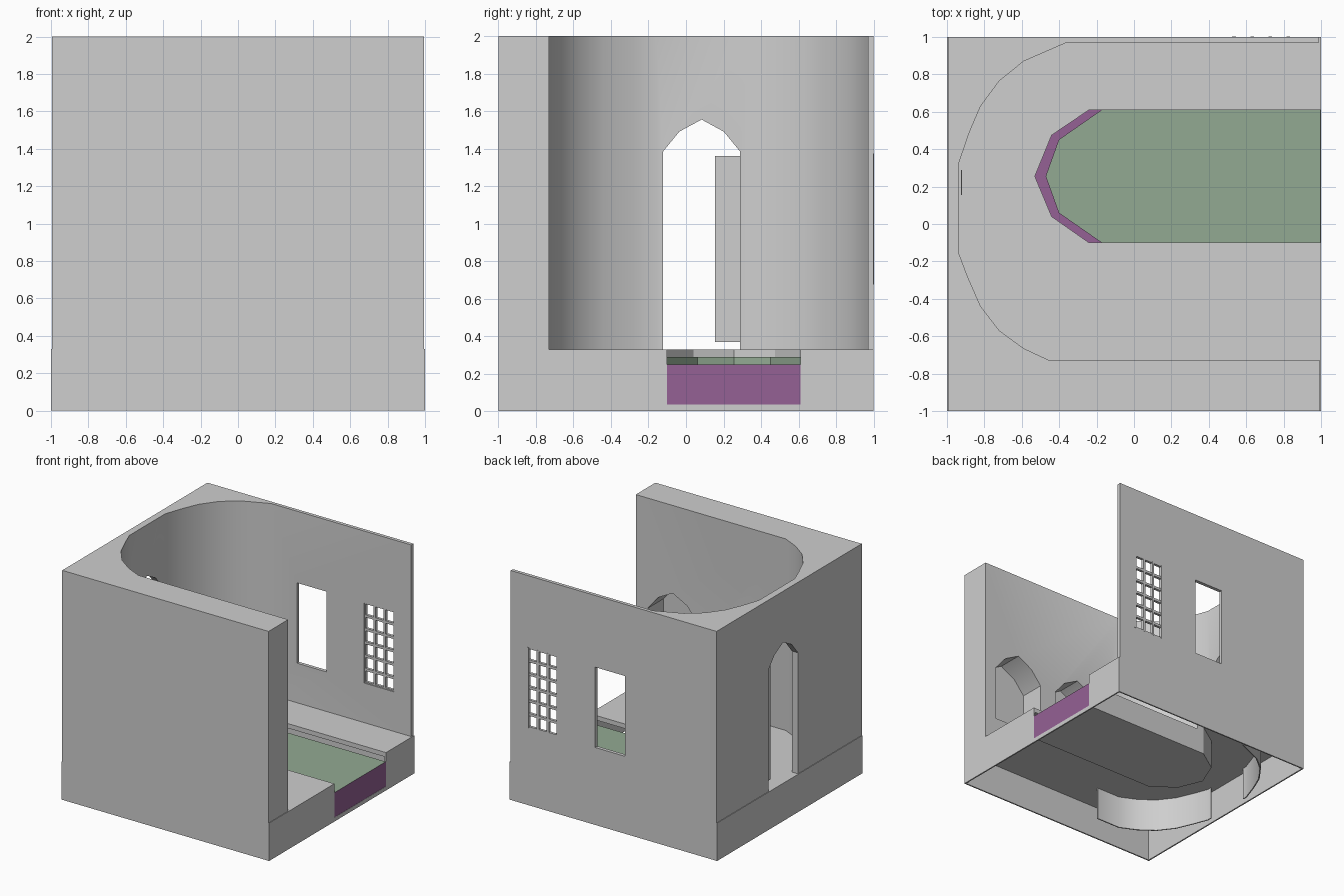
import bpy, bmesh, math
from mathutils import Vector

old = bpy.data.objects.get("Cube")
if old:
    bpy.data.objects.remove(old, do_unlink=True)


def material(name, rgb):
    m = bpy.data.materials.new(name)
    m.use_nodes = True
    m.diffuse_color = (*rgb, 1)
    m.node_tree.nodes["Principled BSDF"].inputs["Base Color"].default_value = (*rgb, 1)
    return m


GREY = material("plaster grey", (0.62, 0.62, 0.62))
GREEN = material("basin green", (0.29, 0.40, 0.29))
PURPLE = material("trim purple", (0.30, 0.12, 0.30))


def prism(name, pts, lo, hi, axis="z", mats=(GREY,), rule=None):
    """Extrude a flat outline along an axis from lo to hi."""
    place = {"z": lambda a, b, c: (a, b, c),
             "y": lambda a, b, c: (a, c, b),
             "x": lambda a, b, c: (c, a, b)}[axis]
    bm = bmesh.new()
    low = [bm.verts.new(place(a, b, lo)) for a, b in pts]
    high = [bm.verts.new(place(a, b, hi)) for a, b in pts]
    bm.faces.new(low)
    bm.faces.new(high)
    for i in range(len(pts)):
        j = (i + 1) % len(pts)
        bm.faces.new((low[i], low[j], high[j], high[i]))
    bmesh.ops.recalc_face_normals(bm, faces=bm.faces)
    if rule:
        for f in bm.faces:
            f.material_index = rule(f.calc_center_median(), f.normal)
    me = bpy.data.meshes.new(name)
    bm.to_mesh(me)
    bm.free()
    for m in mats:
        me.materials.append(m)
    ob = bpy.data.objects.new(name, me)
    bpy.context.collection.objects.link(ob)
    return ob


def rect(a0, a1, b0, b1):
    return [(a0, b0), (a1, b0), (a1, b1), (a0, b1)]


def box(name, x0, x1, y0, y1, z0, z1, mat=GREY):
    return prism(name, rect(x0, x1, y0, y1), z0, z1, "z", (mat,))


def arch(mid, width, bottom, spring, top):
    """Pointed five-point arch outline."""
    h, rise = width / 2, top - spring
    return [(mid - h, bottom), (mid + h, bottom), (mid + h, spring),
            (mid + h * 0.58, spring + rise * 0.62), (mid, top),
            (mid - h * 0.58, spring + rise * 0.62), (mid - h, spring)]


def activate(ob):
    bpy.ops.object.select_all(action="DESELECT")
    ob.select_set(True)
    bpy.context.view_layer.objects.active = ob


def cut(ob, cutter):
    cutter.hide_render = True
    mod = ob.modifiers.new("cut", "BOOLEAN")
    mod.operation = "DIFFERENCE"
    mod.solver = "EXACT"
    mod.object = cutter
    activate(ob)
    bpy.ops.object.modifier_apply(modifier=mod.name)
    bpy.data.objects.remove(cutter, do_unlink=True)


# Upper walls: a block hollowed by a rounded bay, open at one end
FLOOR, E = 0.33, 0.995
front_arc = [(-0.45, -0.73), (-0.59, -0.665), (-0.72, -0.57), (-0.82, -0.44),
             (-0.89, -0.28), (-0.935, -0.16)]
back_arc = [(-0.935, 0.33), (-0.88, 0.49), (-0.82, 0.63), (-0.72, 0.765),
            (-0.59, 0.87), (-0.36, 0.97)]
outline = ([(E, -1), (E, -0.73)] + front_arc + back_arc
           + [(0.99, 0.97), (0.99, 1), (-E, 1), (-E, -1)])
walls = prism("walls", outline, FLOOR, 2)

# Doorway, windows and blind niches
cut(walls, prism("door_cutter", arch(0.083, 0.41, 0.3, 1.385, 1.555), -1.2, -0.8, "x"))
for x0, x1 in ((-0.11, 0.175), (0.535, 0.825)):
    cut(walls, prism("window_cutter", rect(x0, x1, 0.675, 1.375), 0.9, 1.1, "y"))
for mid in (0.64, 0.0):
    cut(walls, prism("niche_cutter", arch(mid, 0.48, 0.55, 1.04, 1.235), -0.95, -0.6, "y"))
activate(walls)
bpy.ops.object.shade_smooth_by_angle(angle=math.radians(25))

# Lattice in the second window
for i in range(4):
    x = 0.535 + i * 0.29 / 3
    box("lattice_upright", x - 0.01, x + 0.01, 0.975, 1.002, 0.675, 1.375)
for i in range(7):
    z = 0.675 + i * 0.7 / 6
    box("lattice_rail", 0.535, 0.825, 0.977, 1.0, z - 0.011, z + 0.011)

# Door leaf standing just inside the doorway
box("door_leaf", -0.925, -0.919, 0.155, 0.29, 0.37, 1.36)

# Floor slab with the basin recess
Y0, Y1 = -0.1, 0.61
outer = [(-0.24, Y0), (-0.44, 0.04), (-0.53, 0.255), (-0.44, 0.475), (-0.24, Y1)]
inner = [(-0.17, Y0), (-0.40, 0.06), (-0.47, 0.255), (-0.40, 0.45), (-0.17, Y1)]
prism("floor", [(1, -1), (1, Y0)] + outer + [(1, Y1), (1, 1), (-1, 1), (-1, -1)],
      0.29, FLOOR)


# Purple ledge with green inner risers
def ledge_rule(c, n):
    if abs(n.z) > 0.5:
        return 0
    return 1 if n.x > 0.1 else 2


prism("basin_ledge", outer + inner[::-1], 0.25, 0.29, "z",
      (PURPLE, GREEN, GREY), ledge_rule)


# Basin body: green bed, purple open end
def basin_rule(c, n):
    if n.z > 0.5:
        return 1
    return 2 if n.x > 0.9 else 0


prism("basin", [(0.998, Y0)] + outer + [(0.998, Y1)], 0.035, 0.25, "z",
      (GREY, GREEN, PURPLE), basin_rule)

# Thin skirt under the floor
T = 0.012
box("front_skirt", -1, 1, -1, -1 + T, 0, 0.29)
box("back_skirt", -1, 1, 1 - T, 1, 0, 0.29)
box("side_skirt", -1, -1 + T, -1 + T, 1 - T, 0, 0.29)
box("end_skirt_front", 1 - T, 1, -1 + T, Y0, 0, 0.29)
box("end_skirt_back", 1 - T, 1, Y1, 1 - T, 0, 0.29)
box("end_skirt_sill", 1 - T, 1, Y0, Y1, 0, 0.035)

# Curved footings continuing the bay below the floor
for name, path in (("front_footing", [(-0.22, -0.73)] + front_arc + [(-0.935, -0.12)]),
                   ("back_footing", [(-0.935, 0.29)] + back_arc)):
    centre = Vector((-0.2, 0.1))
    far = [tuple(centre + (Vector(p) - centre) * 1.012) for p in path]
    foot = prism(name, path + far[::-1], 0, 0.29)
    activate(foot)
    bpy.ops.object.shade_smooth_by_angle(angle=math.radians(25))
